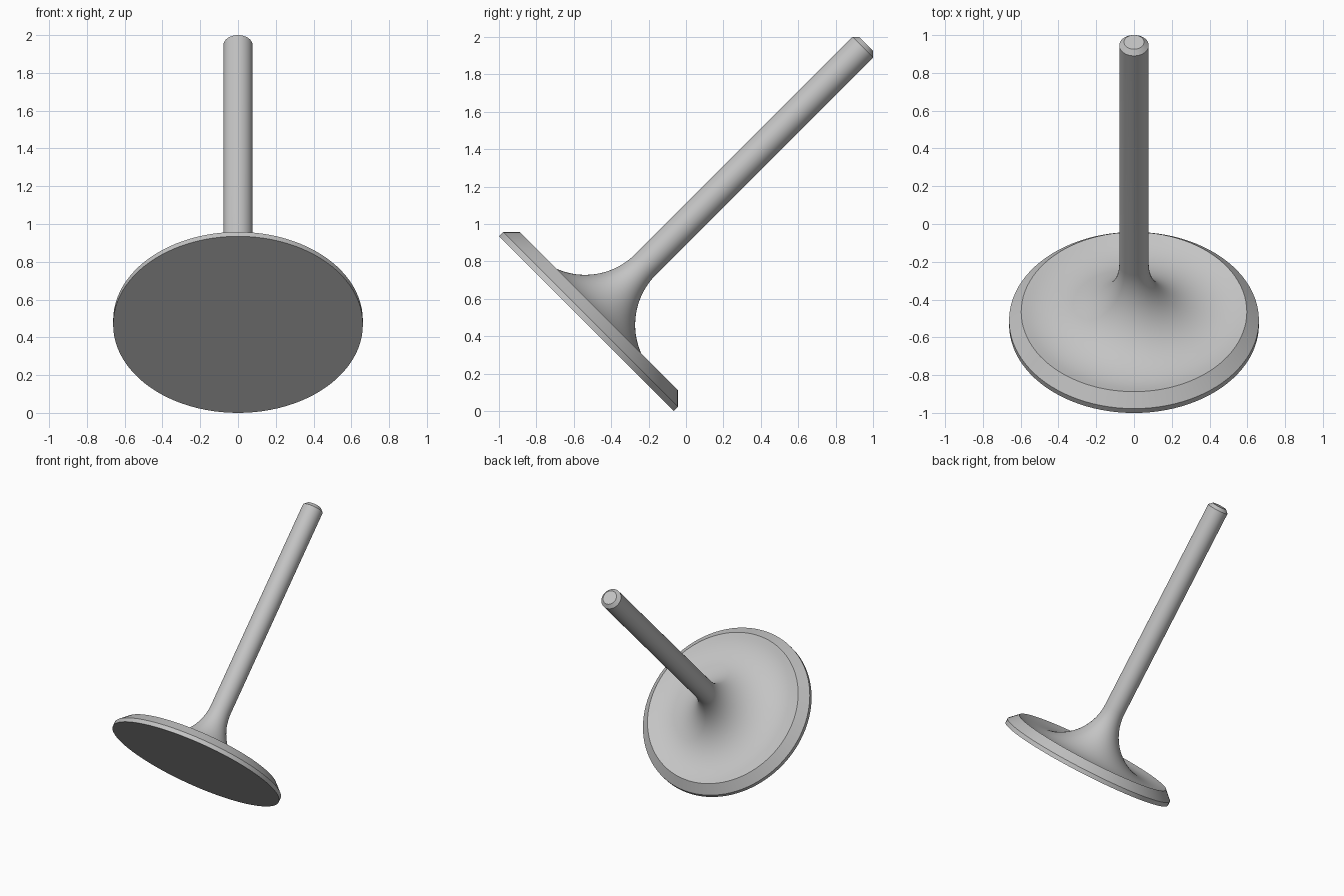
import bpy, bmesh
from math import radians, cos, sin, atan2, pi, tau
from mathutils import Matrix, Vector

cube = bpy.data.objects.get("Cube")
if cube:
    bpy.data.objects.remove(cube, do_unlink=True)

# Single metal colour
steel = bpy.data.materials.new("steel_grey")
steel.use_nodes = True
grey = (0.55, 0.55, 0.55, 1)
steel.diffuse_color = grey
steel.node_tree.nodes["Principled BSDF"].inputs["Base Color"].default_value = grey

# Main dimensions: radius and height along the axis
stem_r, head_r, seat_r, seat_h = 0.078, 0.661, 0.597, 0.053
arc_r, arc_c = 0.378, Vector((stem_r + 0.378, 0.405))

# Half profile: flat face, margin, angled seat
profile = [(0, -0.0425), (head_r, -0.0425), (head_r, -0.01), (seat_r, seat_h)]

# Concave neck: one arc from the seat edge to the stem
start = atan2(seat_h - arc_c.y, seat_r - arc_c.x)
steps = 28
for i in range(1, steps + 1):
    a = start + (-pi - start) * i / steps
    profile.append((arc_c.x + arc_r * cos(a), arc_c.y + arc_r * sin(a)))

# Stem with a chamfered tip
profile += [(stem_r, 2.047), (0.053, 2.072), (0, 2.072)]

# Revolve the profile around its axis
bm = bmesh.new()
verts = [bm.verts.new((r, 0, h)) for r, h in profile]
edges = [bm.edges.new(pair) for pair in zip(verts, verts[1:])]
bmesh.ops.spin(bm, geom=verts + edges, cent=(0, 0, 0), axis=(0, 0, 1),
               angle=tau, steps=96, use_merge=False)
bmesh.ops.remove_doubles(bm, verts=bm.verts, dist=0.0001)
bmesh.ops.recalc_face_normals(bm, faces=bm.faces)

# Lean the axis towards the back, then place it
bm.transform(Matrix.Translation((0, -0.5025, 0.4975)) @ Matrix.Rotation(radians(-45), 4, "X"))
mesh = bpy.data.meshes.new("valve")
bm.to_mesh(mesh)
bm.free()
mesh.materials.append(steel)
valve = bpy.data.objects.new("valve", mesh)
bpy.context.collection.objects.link(valve)

bpy.ops.object.select_all(action="DESELECT")
valve.select_set(True)
bpy.context.view_layer.objects.active = valve
bpy.ops.object.shade_smooth_by_angle(angle=radians(30))
